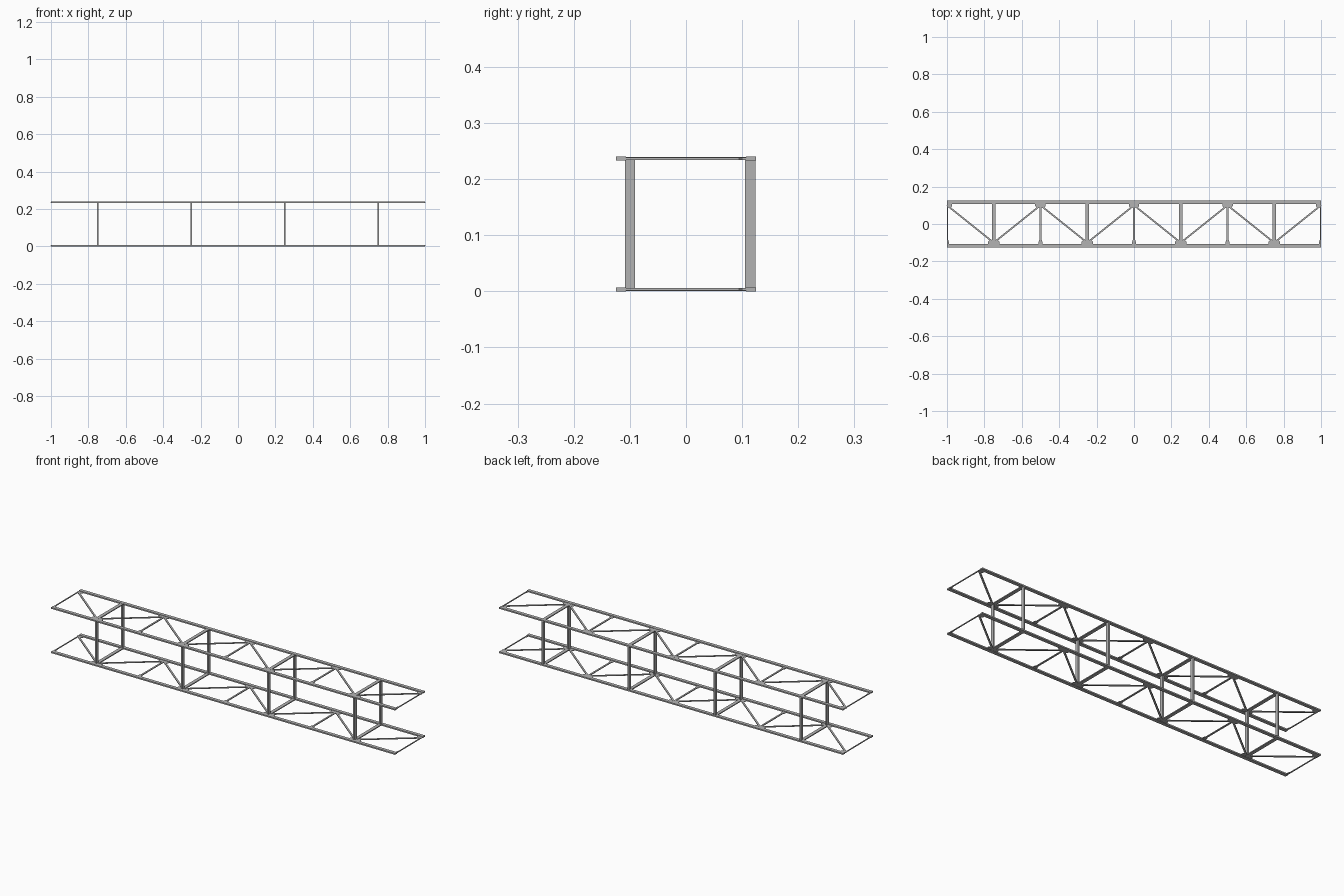
import bpy, bmesh, math
from mathutils import Matrix, Vector

if "Cube" in bpy.data.objects:
    bpy.data.objects.remove(bpy.data.objects["Cube"], do_unlink=True)

steel = bpy.data.materials.new("grey steel")
steel.use_nodes = True
GREY = (0.45, 0.45, 0.45, 1)
steel.diffuse_color = GREY
steel.node_tree.nodes["Principled BSDF"].inputs["Base Color"].default_value = GREY

T = 0.007       # flat bar thickness
W = 0.018       # flat bar width
TOP = 0.24
CHORD_Y = 0.116
NODE_Y = 0.1


def finish(name, bm):
    mesh = bpy.data.meshes.new(name)
    bm.to_mesh(mesh)
    bm.free()
    mesh.materials.append(steel)
    obj = bpy.data.objects.new(name, mesh)
    bpy.context.collection.objects.link(obj)
    return obj


def box(name, center, size):
    bm = bmesh.new()
    bmesh.ops.create_cube(bm, size=1, matrix=Matrix.Translation(center) @ Matrix.Diagonal((*size, 1)))
    return finish(name, bm)


def bar(name, a, b, width, thick):
    """Flat bar lying horizontally between two points."""
    a, b = Vector(a), Vector(b)
    d = b - a
    bm = bmesh.new()
    bmesh.ops.create_cube(bm, size=1, matrix=Matrix.Translation((a + b) / 2)
                          @ Matrix.Rotation(math.atan2(d.y, d.x), 4, "Z")
                          @ Matrix.Diagonal((d.length, width, thick, 1)))
    return finish(name, bm)


def gusset(name, x, side, z, half, depth):
    """Plate on the inner edge of a chord, with clipped inner corners, kept within the ends."""
    outer, inner = side * 0.108, side * (0.108 - depth)
    mid = side * (0.108 - depth * 0.6)
    clip = half * 0.7
    outline = [(-half, outer), (half, outer), (half, mid), (clip, inner), (-clip, inner), (-half, mid)]
    bm = bmesh.new()
    verts = [bm.verts.new((max(-1, min(1, x + px)), py, z - 0.0015)) for px, py in outline]
    bmesh.ops.remove_doubles(bm, verts=verts, dist=1e-5)
    face = bm.faces.new([v for v in verts if v.is_valid])
    ext = bmesh.ops.extrude_face_region(bm, geom=[face])
    bmesh.ops.translate(bm, vec=(0, 0, 0.003),
                        verts=[g for g in ext["geom"] if isinstance(g, bmesh.types.BMVert)])
    bmesh.ops.recalc_face_normals(bm, faces=bm.faces)
    return finish(name, bm)


# Two identical flat trusses, one above the other
for level, z in (("lower", T / 2), ("upper", TOP - T / 2)):
    # Long chords
    for label, side in (("front", -1), ("back", 1)):
        box(f"{level}_{label}_chord", (0, side * CHORD_Y, z), (2, W, T))

    # Panel points every quarter unit
    for i in range(9):
        x = -1 + i * 0.25
        if i % 2:
            box(f"{level}_crossbar", (x, 0, z), (W, 0.22, 0.005))
            gusset(f"{level}_front_gusset", x, -1, z, 0.03, 0.023)
        else:
            # Slim struts between the crossbars, thinnest at the ends
            end = i in (0, 8)
            sx = x if not end else math.copysign(0.997, x)
            box(f"{level}_strut", (sx, 0, z), (0.005 if end else 0.009, 0.22, 0.004))
            gusset(f"{level}_back_gusset", x, 1, z, 0.028, 0.02)
            gusset(f"{level}_strut_gusset", x, -1, z, 0.01, 0.022)

        # Zigzag diagonals
        if i < 8:
            y = NODE_Y if i % 2 == 0 else -NODE_Y
            bar(f"{level}_diagonal", (x, y, z), (x + 0.25, -y, z), 0.009, 0.004)

# Upright posts joining the trusses at each crossbar
for i in range(4):
    x = -0.75 + i * 0.5
    for label, y in (("front", -0.1), ("back", 0.1145)):
        box(f"{label}_post", (x, y, TOP / 2), (0.008, W, TOP - 0.004))
